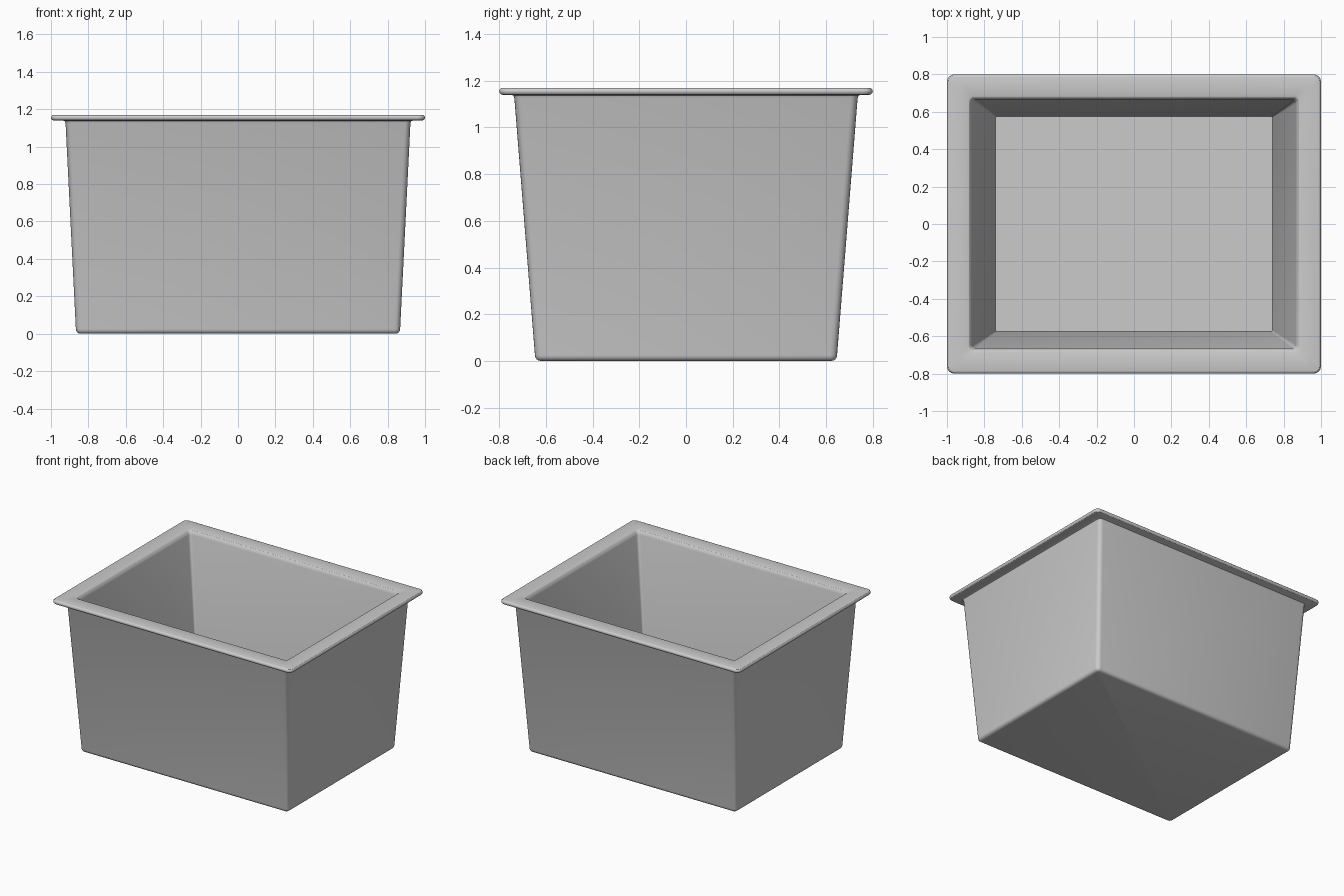
import bpy, bmesh
from math import sin, cos, pi

if "Cube" in bpy.data.objects:
    bpy.data.objects.remove(bpy.data.objects["Cube"])

SEG = 4  # segments per rounded corner


def rounded_ring(bm, hx, hy, z, r):
    """Rounded rectangle of vertices at height z."""
    verts = []
    for q, (sx, sy) in enumerate([(1, 1), (-1, 1), (-1, -1), (1, -1)]):
        for i in range(SEG + 1):
            a = (q + i / SEG) * pi / 2
            verts.append(bm.verts.new((sx * (hx - r) + r * cos(a),
                                       sy * (hy - r) + r * sin(a), z)))
    return verts


def arc(hx, hy, z, r_edge, start, end, corner, steps=4):
    """Profile fillet; (hx, hy, z) is the fillet centre, angles in degrees."""
    out = []
    for i in range(steps + 1):
        a = (start + (end - start) * i / steps) * pi / 180
        d = r_edge * cos(a)
        out.append((hx + d, hy + d, z + r_edge * sin(a), max(corner + d, 0.004)))
    return out


def loft(name, profile):
    bm = bmesh.new()
    rings = [rounded_ring(bm, *p) for p in profile]
    n = len(rings[0])
    for a, b in zip(rings, rings[1:]):
        for i in range(n):
            j = (i + 1) % n
            bm.faces.new((a[i], a[j], b[j], b[i]))
    bm.faces.new(rings[0][::-1])
    bm.faces.new(rings[-1])
    bmesh.ops.recalc_face_normals(bm, faces=bm.faces[:])
    mesh = bpy.data.meshes.new(name)
    bm.to_mesh(mesh)
    bm.free()
    obj = bpy.data.objects.new(name, mesh)
    bpy.context.collection.objects.link(obj)
    bpy.ops.object.select_all(action='DESELECT')
    obj.select_set(True)
    bpy.context.view_layer.objects.active = obj
    bpy.ops.object.shade_smooth_by_angle()
    return obj


# Outside: rounded base edge, then tapered walls up to the lip
profile = arc(0.842, 0.622, 0.025, 0.025, -90, 0, 0.005)
profile += [(0.922, 0.735, 1.125, 0.03)]
# Small fillet under the lip
profile += [(0.926, 0.739, 1.136, 0.03), (0.935, 0.748, 1.14, 0.03)]
# Lip with rounded outer edge
profile += arc(0.985, 0.785, 1.155, 0.015, -90, 90, 0.025, 6)
# Rounded inner edge of the lip
profile += [(0.895, 0.687, 1.17, 0.03), (0.881, 0.677, 1.166, 0.026),
            (0.871, 0.669, 1.155, 0.022), (0.866, 0.664, 1.14, 0.02)]
# Inside walls down to the floor
profile += [(0.74, 0.575, 0.07, 0.008)]

loft("storage_bin", profile)
